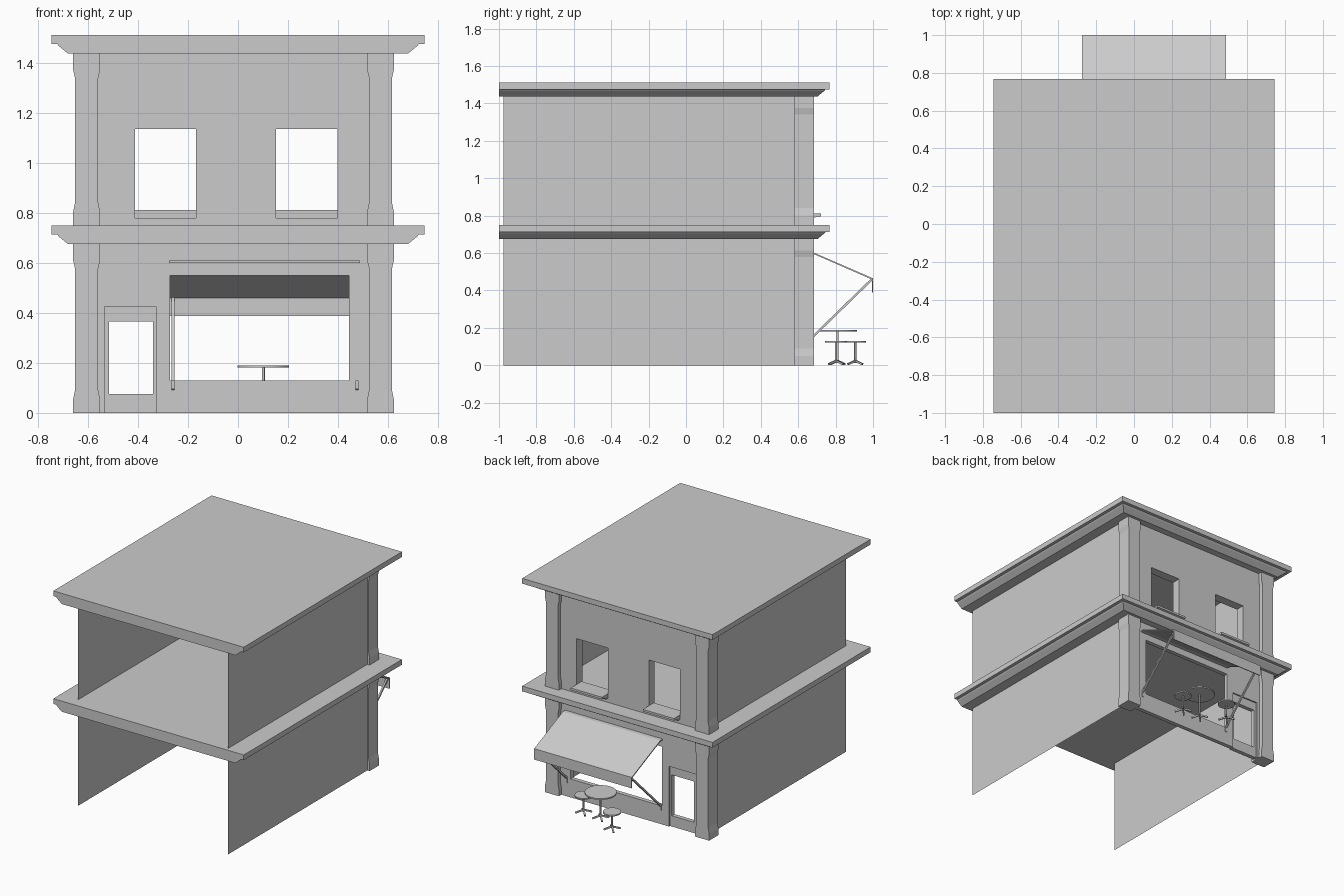
import bpy, bmesh, math
from mathutils import Vector

if "Cube" in bpy.data.objects:
    bpy.data.objects.remove(bpy.data.objects["Cube"])


def finish(bm, name):
    bmesh.ops.recalc_face_normals(bm, faces=bm.faces[:])
    me = bpy.data.meshes.new(name)
    bm.to_mesh(me)
    bm.free()
    ob = bpy.data.objects.new(name, me)
    bpy.context.collection.objects.link(ob)
    return ob


def extrude(bm, faces, vec):
    r = bmesh.ops.extrude_face_region(bm, geom=faces, use_keep_orig=True)
    bmesh.ops.translate(bm, vec=vec, verts=[v for v in r["geom"] if isinstance(v, bmesh.types.BMVert)])


def prism(name, pts, vec):
    bm = bmesh.new()
    f = bm.faces.new([bm.verts.new(p) for p in pts])
    extrude(bm, [f], Vector(vec))
    return finish(bm, name)


def box(name, x0, x1, y0, y1, z0, z1):
    return prism(name, [(x0, y0, z0), (x1, y0, z0), (x1, y1, z0), (x0, y1, z0)], (0, 0, z1 - z0))


def panel(name, xs, zs, holes, y0, y1):
    """Wall on a grid of x and z lines with the listed cells left open."""
    bm = bmesh.new()
    g = [[bm.verts.new((x, y0, z)) for z in zs] for x in xs]
    for i in range(len(xs) - 1):
        for j in range(len(zs) - 1):
            if (i, j) not in holes:
                bm.faces.new((g[i][j], g[i + 1][j], g[i + 1][j + 1], g[i][j + 1]))
    bmesh.ops.delete(bm, geom=[v for v in bm.verts if not v.link_faces], context='VERTS')
    extrude(bm, bm.faces[:], Vector((0, y1 - y0, 0)))
    return finish(bm, name)


def beam(bm, a, b, w):
    """Square bar between two points."""
    a, b = Vector(a), Vector(b)
    d = (b - a).normalized()
    s = d.cross(Vector((0, 0, 1))).normalized() * w / 2
    u = s.cross(d).normalized() * w / 2
    f = bm.faces.new([bm.verts.new(a + p) for p in (s + u, s - u, -s - u, -s + u)])
    extrude(bm, [f], b - a)


def disc(bm, c, r, z0, z1, n):
    f = bm.faces.new([bm.verts.new((c[0] + r * math.cos(2 * math.pi * i / n),
                                    c[1] + r * math.sin(2 * math.pi * i / n), z0)) for i in range(n)])
    extrude(bm, [f], Vector((0, 0, z1 - z0)))


# cornices: lofted rings, flush at the open rear end
def cornice(name, top):
    bm = bmesh.new()
    prev = None
    for inset, dz in ((0, 0), (0, .037), (.022, .037), (.03, .046), (.065, .075)):
        x, y, z = .745 - inset, .768 - inset, top - dz
        ring = [bm.verts.new(p) for p in ((-x, -1, z), (x, -1, z), (x, y, z), (-x, y, z))]
        if prev:
            for i in range(4):
                bm.faces.new((prev[i], prev[i - 1], ring[i - 1], ring[i]))
        else:
            bm.faces.new(ring)
        prev = ring
    bm.faces.new(prev)
    finish(bm, name)


cornice("roof_cornice", 1.512)
cornice("floor_cornice", .75)

# corner pilasters and thin side walls for both storeys
for floor, z0, z1 in (("lower", 0, .678), ("upper", .75, 1.44)):
    for side, x0, x1 in (("left", -.652, -.559), ("right", .524, .616)):
        e = .008
        right = [(x1 + e, z0), (x1 + e, z0 + .05), (x1, z0 + .09), (x1, z1 - .1), (x1 + e, z1 - .065), (x1 + e, z1)]
        prof = right + [(x0 + x1 - x, z) for x, z in reversed(right)]
        prism(f"{floor}_{side}_pilaster", [(x, .58, z) for x, z in prof], (0, .104, 0))
    for side, x, y in (("left", -.605, -.925), ("right", .606, -.975)):
        bm = bmesh.new()
        bm.faces.new([bm.verts.new(p) for p in ((x, y, z0), (x, .59, z0), (x, .59, z1), (x, y, z1))])
        finish(bm, f"{floor}_{side}_side_wall")

# facades
panel("upper_facade", [-.562, -.412, -.168, .152, .397, .527], [.75, .78, 1.135, 1.44],
      {(1, 1), (3, 1)}, .59, .655)
panel("shop_facade", [-.562, -.535, -.325, -.272, .444, .527], [0, .13, .425, .55, .678],
      {(1, 0), (1, 1), (3, 1), (3, 2)}, .625, .655)
panel("door_frame", [-.535, -.515, -.34, -.325], [0, .076, .365, .425], {(1, 1)}, .615, .645)

# window sills
for side, x0, x1 in (("left", -.412, -.168), ("right", .152, .397)):
    prism(side + "_window_sill", [(x0, y, z) for y, z in
          ((.6, .78), (.68, .78), (.685, .79), (.722, .797), (.722, .812), (.6, .812))], (x1 - x0, 0, 0))

# awning with hanging valance
prism("awning", [(-.275, y, z) for y, z in
      ((.615, .609), (.68, .604), (1, .465), (1, .388), (.994, .388), (.994, .459), (.68, .596), (.615, .6))],
      (.763, 0, 0))
bm = bmesh.new()
for x in (-.26, .475):
    beam(bm, (x, .62, .096), (x, .992, .458), .012)
    box("awning_arm_bracket", x - .006, x + .006, .615, .66, .096, .13)
finish(bm, "awning_arms")


# round table and stools on four splayed feet
def pedestal(name, c, r, h):
    bm = bmesh.new()
    disc(bm, c, r, h - .009, h, 24)
    disc(bm, c, .006, .012, h - .009, 10)
    for k in range(4):
        a = math.pi * (k / 2 + .25)
        beam(bm, (c[0], c[1], .024), (c[0] + .055 * math.cos(a), c[1] + .055 * math.sin(a), .006), .01)
    ob = finish(bm, name)
    bpy.context.view_layer.objects.active = ob
    ob.select_set(True)
    bpy.ops.object.shade_smooth_by_angle(angle=math.radians(40))
    ob.select_set(False)


pedestal("table", (.101, .81), .103, .19)
pedestal("left_stool", (-.055, .905), .058, .13)
pedestal("right_stool", (.24, .802), .058, .13)
